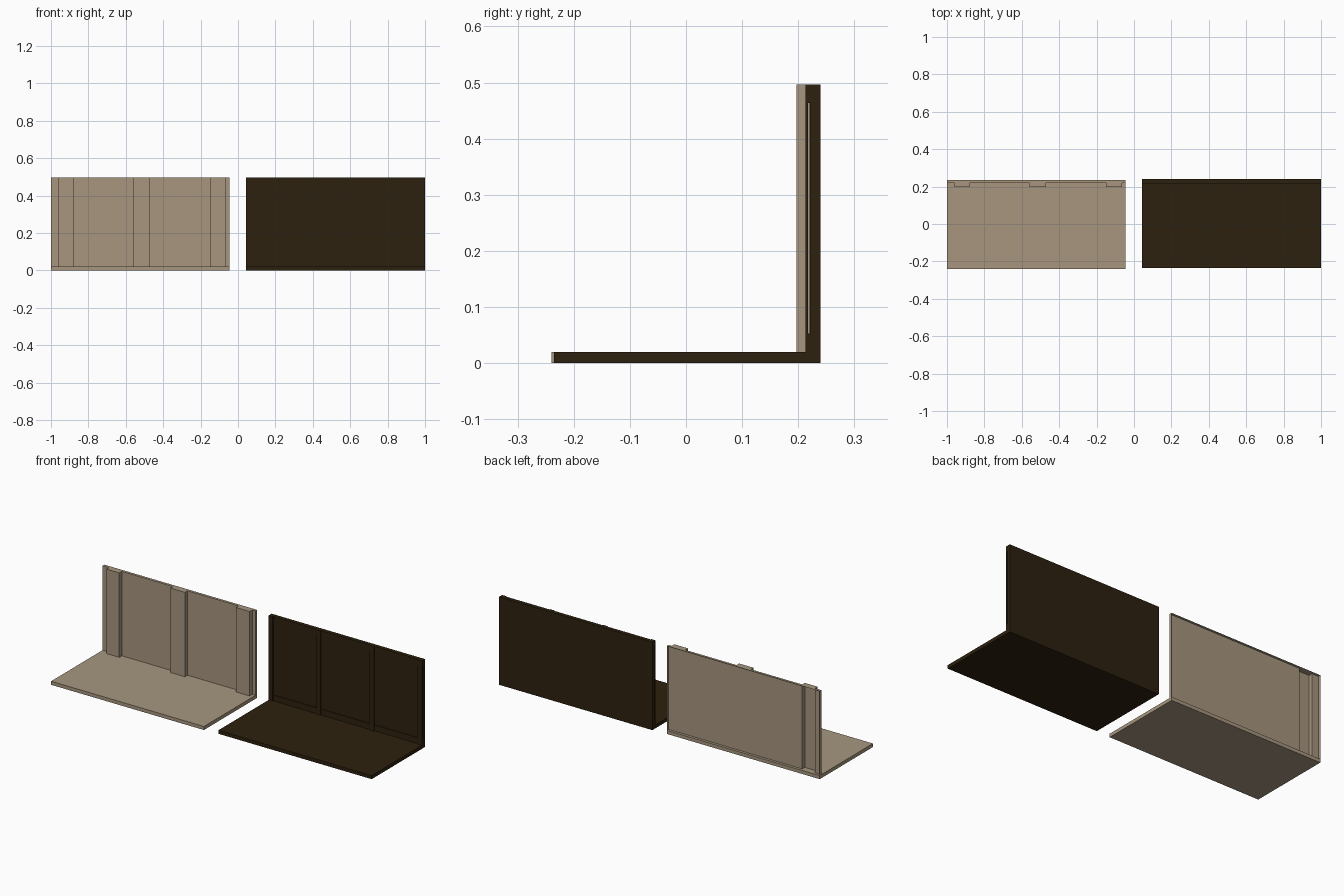
import bpy, bmesh

if "Cube" in bpy.data.objects:
    bpy.data.objects.remove(bpy.data.objects["Cube"])


def material(name, rgb):
    m = bpy.data.materials.new(name)
    m.diffuse_color = (*rgb, 1)
    m.use_nodes = True
    m.node_tree.nodes["Principled BSDF"].inputs["Base Color"].default_value = m.diffuse_color
    return m


tan = material("light_tan", (0.385, 0.305, 0.212))
brown = material("dark_brown", (0.026, 0.0148, 0.0046))


def finish(name, bm, mat):
    me = bpy.data.meshes.new(name)
    bm.to_mesh(me)
    bm.free()
    me.materials.append(mat)
    ob = bpy.data.objects.new(name, me)
    bpy.context.collection.objects.link(ob)
    return ob


def box(name, x0, x1, y0, y1, z0, z1, mat):
    bm = bmesh.new()
    bmesh.ops.create_cube(bm, size=1)
    for v in bm.verts:
        v.co.x = x0 if v.co.x < 0 else x1
        v.co.y = y0 if v.co.y < 0 else y1
        v.co.z = z0 if v.co.z < 0 else z1
    return finish(name, bm, mat)


FLOOR, TOP = 0.02, 0.497

# Light unit: floor slab
box("light_floor", -1, -0.045, -0.24, 0.235, 0, FLOOR, tan)

# Light unit: open-backed wall shell with the hollow end pilaster
profile = [(-1, 0.235), (-1, 0.22), (-0.96, 0.22), (-0.96, 0.197), (-0.88, 0.197),
           (-0.88, 0.22), (-0.045, 0.22), (-0.045, 0.235)]
bm = bmesh.new()
low = [bm.verts.new((x, y, FLOOR)) for x, y in profile]
high = [bm.verts.new((x, y, TOP)) for x, y in profile]
for i in range(len(profile) - 1):
    bm.faces.new((low[i], low[i + 1], high[i + 1], high[i]))
bm.faces.new(high)
finish("light_wall", bm, tan)

# Light unit: solid pilasters
for i, (a, b) in enumerate([(-0.56, -0.47), (-0.15, -0.065)]):
    box(f"pilaster_{i + 1}", a, b, 0.197, 0.22, FLOOR, TOP, tan)

# Dark unit: floor slab and back panel
X0, X1 = 0.042, 1
box("dark_floor", X0, X1, -0.235, 0.24, 0, FLOOR, brown)
box("dark_panel", X0, X1, 0.221, 0.24, FLOOR, TOP, brown)

# Dark unit: bottom and top rails
for name, z0, z1 in [("bottom_rail", FLOOR, 0.053), ("top_rail", 0.464, TOP)]:
    box(name, X0, X1, 0.2175, 0.221, z0, z1, brown)

# Dark unit: upright battens across the rails
for i, (a, b) in enumerate([(X0, 0.068), (0.34, 0.366), (0.674, 0.7), (0.972, X1)]):
    box(f"batten_{i + 1}", a, b, 0.213, 0.2175, FLOOR, TOP, brown)
